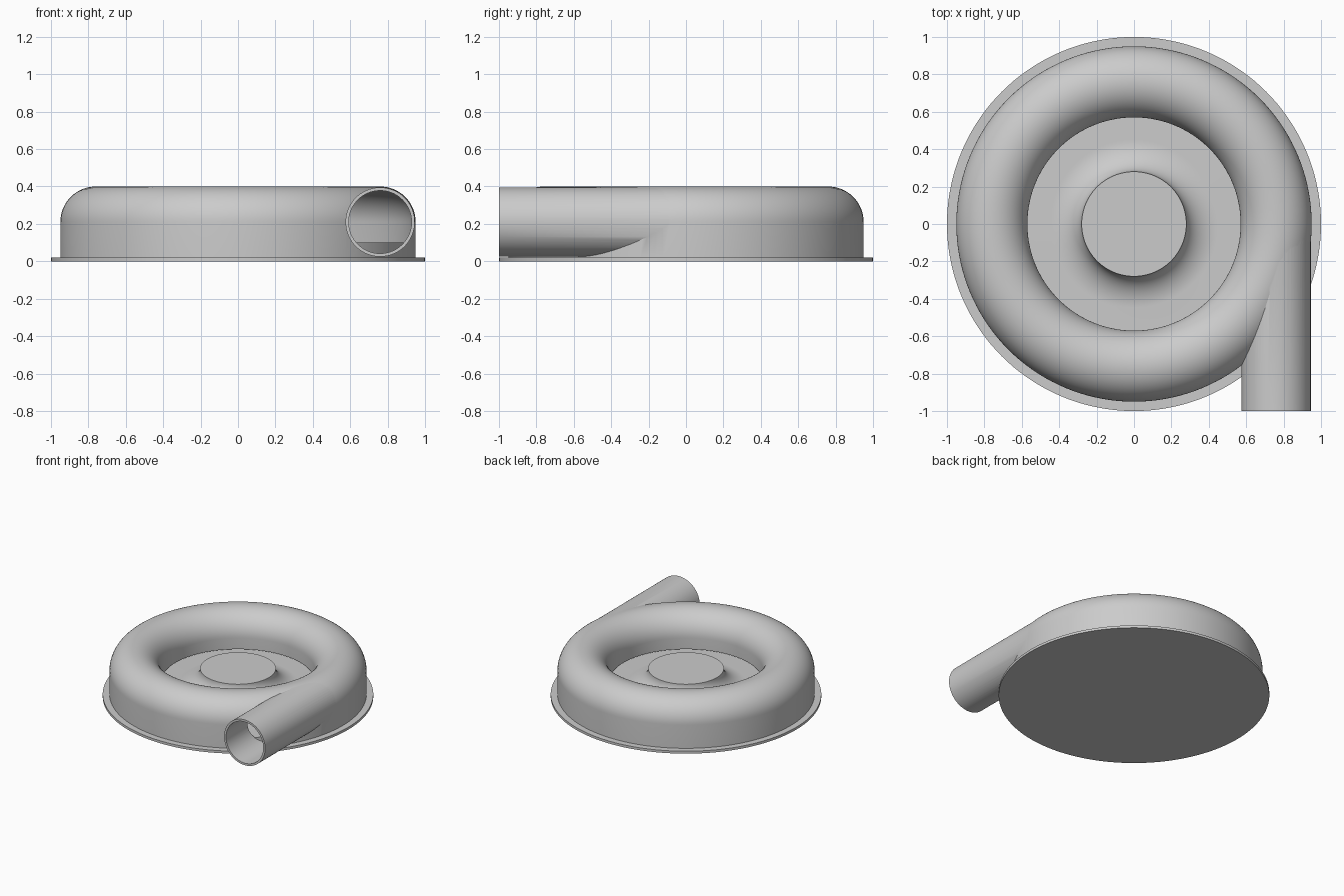
import bpy, math
from mathutils import Matrix, Vector

if "Cube" in bpy.data.objects:
    bpy.data.objects.remove(bpy.data.objects["Cube"], do_unlink=True)

grey = bpy.data.materials.new("plain grey")
grey.use_nodes = True
grey.diffuse_color = (0.6, 0.6, 0.6, 1)
grey.node_tree.nodes["Principled BSDF"].inputs["Base Color"].default_value = (0.6, 0.6, 0.6, 1)

RING, MID = 0.76, 0.21      # tube centre radius and height
SEGMENTS = 144


def arc(cx, cz, rx, rz, start, end, n=20):
    angles = [math.radians(start + (end - start) * i / n) for i in range(n + 1)]
    return [(cx + rx * math.cos(a), cz + rz * math.sin(a)) for a in angles]


def make(name, verts, faces):
    mesh = bpy.data.meshes.new(name)
    mesh.from_pydata(verts, [], faces)
    mesh.materials.append(grey)
    ob = bpy.data.objects.new(name, mesh)
    bpy.context.collection.objects.link(ob)
    bpy.ops.object.select_all(action='DESELECT')
    ob.select_set(True)
    bpy.context.view_layer.objects.active = ob
    bpy.ops.object.mode_set(mode='EDIT')
    bpy.ops.mesh.select_all(action='SELECT')
    bpy.ops.mesh.normals_make_consistent(inside=False)
    bpy.ops.object.mode_set(mode='OBJECT')
    return ob


def revolve(name, profile, closed):
    """Spin a profile about z: a closed ring section, or an open one with capped ends."""
    n, s = len(profile), SEGMENTS
    verts = [(r * math.cos(math.tau * j / s), r * math.sin(math.tau * j / s), z)
             for j in range(s) for r, z in profile]
    faces = []
    for j in range(s):
        a, b = j * n, (j + 1) % s * n
        for i in range(n if closed else n - 1):
            k = (i + 1) % n
            faces.append((a + i, b + i, b + k, a + k))
    if not closed:
        faces += [[j * n + e for j in range(s)] for e in (0, n - 1)]
    return make(name, verts, faces)


def pipe(name, radius, y0, y1, n=72):
    verts = [(RING + radius * math.cos(math.tau * i / n), y,
              MID + radius * math.sin(math.tau * i / n)) for y in (y0, y1) for i in range(n)]
    faces = [(i, (i + 1) % n, n + (i + 1) % n, n + i) for i in range(n)]
    return make(name, verts, faces + [list(range(n)), list(range(n, 2 * n))])


def combine(target, tool, operation):
    mod = target.modifiers.new(operation, 'BOOLEAN')
    mod.operation, mod.solver, mod.object = operation, 'EXACT', tool
    bpy.ops.object.select_all(action='DESELECT')
    target.select_set(True)
    bpy.context.view_layer.objects.active = target
    bpy.ops.object.modifier_apply(modifier=mod.name)
    bpy.data.objects.remove(tool, do_unlink=True)


# Base plate
base = revolve("base_plate", [(1, 0), (1, 0.02)], False)

# Raised floor with flared centre hub
floor = revolve("floor_and_hub", [(0.94, 0.015), (0.94, 0.1)]
                + arc(0.45, 0.23, 0.17, 0.13, 270, 180), False)

# Ring housing: domed wall joined to the tangential outlet pipe
housing = revolve("ring_housing", [(0.95, 0.015)] + arc(RING, MID, 0.19, 0.19, 0, 180, 32)
                  + [(0.57, 0.015)], True)
combine(housing, pipe("outlet_pipe", 0.185, -1, 0), 'UNION')

# Hollow channel, with a slot under the inner lip
channel = revolve("channel_cutter", [(0.935, 0.005)] + arc(RING, MID, 0.175, 0.175, 0, 180, 32)
                  + [(0.585, 0.12), (0.5, 0.12), (0.5, 0.005)], True)
combine(housing, channel, 'DIFFERENCE')
combine(housing, pipe("bore_cutter", 0.168, -1.1, -0.02), 'DIFFERENCE')

# Smooth shading with crisp rims
for ob in (base, floor, housing):
    bpy.ops.object.select_all(action='DESELECT')
    ob.select_set(True)
    bpy.context.view_layer.objects.active = ob
    bpy.ops.object.shade_smooth_by_angle(angle=math.radians(30))
